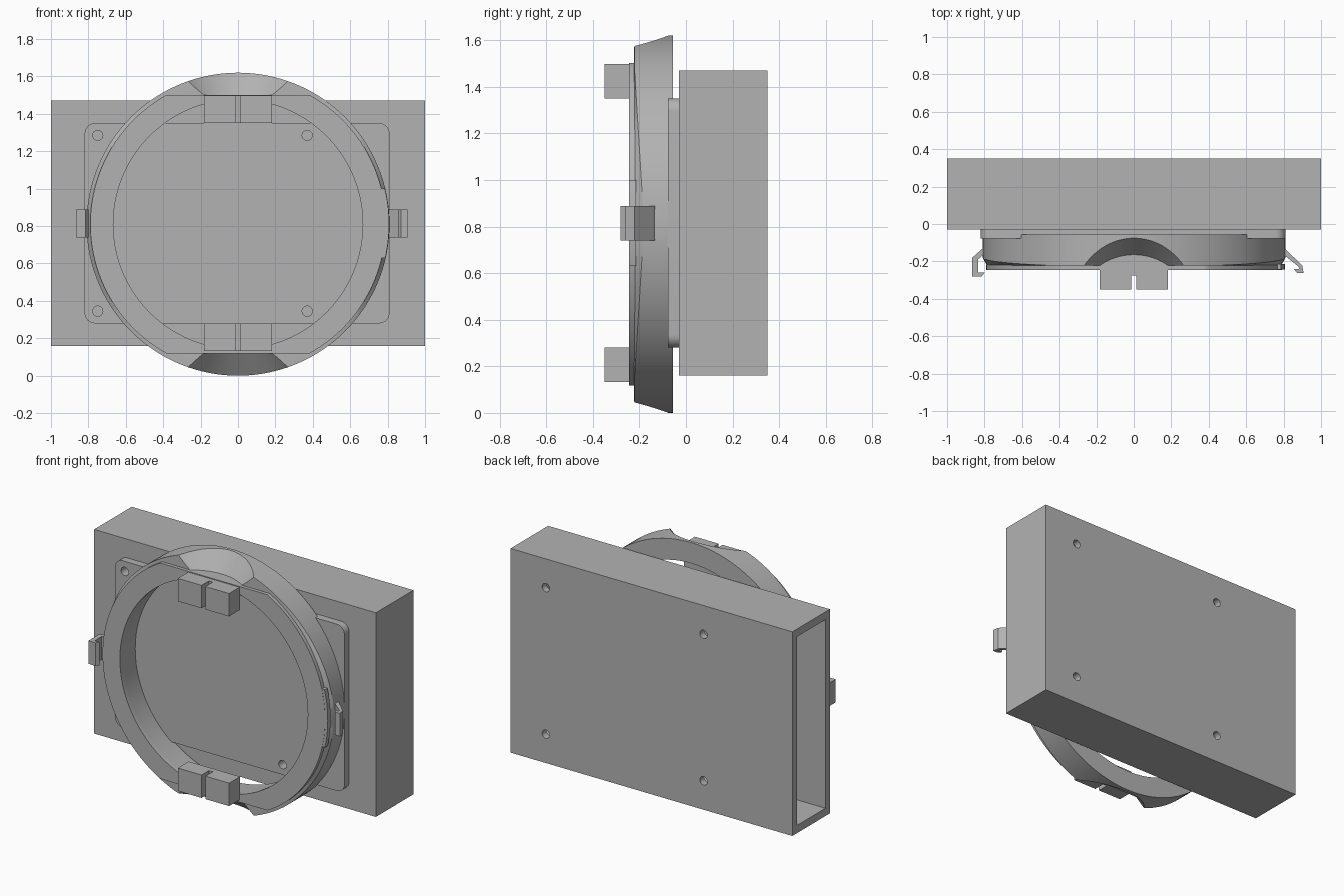
import bpy, bmesh, math
from mathutils import Matrix, Vector

scene = bpy.context.scene
if "Cube" in bpy.data.objects:
    bpy.data.objects.remove(bpy.data.objects["Cube"], do_unlink=True)

grey = bpy.data.materials.new("plain grey")
grey.use_nodes = True
grey.diffuse_color = (0.45, 0.45, 0.45, 1)
grey.node_tree.nodes["Principled BSDF"].inputs["Base Color"].default_value = grey.diffuse_color

CZ, R, BORE, SEG = 0.81, 0.81, 0.667, 128
FLAT = 0.692  # half height of the flattened rim


def finish(name, bm):
    bmesh.ops.recalc_face_normals(bm, faces=bm.faces)
    mesh = bpy.data.meshes.new(name)
    bm.to_mesh(mesh)
    bm.free()
    mesh.materials.append(grey)
    ob = bpy.data.objects.new(name, mesh)
    scene.collection.objects.link(ob)
    return ob


def box(name, lo, hi):
    bm = bmesh.new()
    bmesh.ops.create_cube(bm, size=1)
    lo, hi = Vector(lo), Vector(hi)
    for v in bm.verts:
        v.co = (lo + hi) / 2 + v.co * (hi - lo)
    return finish(name, bm)


def cone(name, loc, r1, r2, depth, rot=Matrix(), seg=32):
    bm = bmesh.new()
    bmesh.ops.create_cone(bm, cap_ends=True, segments=seg, radius1=r1, radius2=r2,
                          depth=depth, matrix=Matrix.Translation(loc) @ rot)
    return finish(name, bm)


def extrude(name, pts, to_3d, shift):
    bm = bmesh.new()
    face = bm.faces.new([bm.verts.new(to_3d(*p)) for p in pts])
    ext = bmesh.ops.extrude_face_region(bm, geom=[face])["geom"]
    bmesh.ops.translate(bm, vec=shift, verts=[g for g in ext if isinstance(g, bmesh.types.BMVert)])
    return finish(name, bm)


def sweep_ring(name, section):
    """Closed ring about the y axis; section(angle) lists (radius, y)."""
    bm = bmesh.new()
    loops = []
    for i in range(SEG):
        a = 2 * math.pi * i / SEG
        loops.append([bm.verts.new((r * math.cos(a), y, CZ + r * math.sin(a))) for r, y in section(a)])
    n = len(loops[0])
    for i in range(SEG):
        p, q = loops[i], loops[(i + 1) % SEG]
        for j in range(n):
            k = (j + 1) % n
            bm.faces.new((p[j], p[k], q[k], q[j]))
    return finish(name, bm)


def cut(ob, tool, operation="DIFFERENCE"):
    mod = ob.modifiers.new("cut", "BOOLEAN")
    mod.operation, mod.solver, mod.object = operation, "EXACT", tool
    bpy.context.view_layer.objects.active = ob
    bpy.ops.object.modifier_apply(modifier=mod.name)
    bpy.data.objects.remove(tool, do_unlink=True)


def smooth(ob):
    bpy.ops.object.select_all(action="DESELECT")
    ob.select_set(True)
    bpy.context.view_layer.objects.active = ob
    bpy.ops.object.shade_smooth_by_angle(angle=math.radians(30))


# Hollow case, open at one end
case = box("case", (-1, -0.03, 0.16), (1, 0.35, 1.47))
cut(case, box("cavity", (-1.1, 0.015, 0.21), (0.95, 0.305, 1.42)))

# Rounded mounting plate
corners = []
for cx, cz, start in ((0.755, 1.295, 0), (-0.765, 1.295, 90), (-0.765, 0.335, 180), (0.755, 0.335, 270)):
    for i in range(9):
        a = math.radians(start + i * 11.25)
        corners.append((cx + 0.055 * math.cos(a), cz + 0.055 * math.sin(a)))
plate = extrude("mounting_plate", corners, lambda x, z: (x, -0.077, z), (0, 0.047, 0))

# Screw holes through the plate and both broad walls
turn = Matrix.Rotation(math.pi / 2, 4, "X")
for x in (-0.75, 0.37):
    for z in (0.345, 1.285):
        for ob, hx, hy in ((plate, x, -0.05), (case, x, -0.05), (case, -x, 0.36)):
            cut(ob, cone("screw_hole", (hx, hy, z), 0.027, 0.027, 0.16, turn))


# Ring body with a rim edge that dips toward the sides
def body_section(a):
    edge = max(-0.222, -0.18 - 0.05 * abs(math.sin(a)))
    return [(0.677, -0.055), (R, -0.055), (R, edge), (0.786, -0.223), (BORE, -0.223)]


body = sweep_ring("ring_body", body_section)

# Conical finger scoops at top and bottom of the ring
for side in (1, -1):
    radii = (0.316, 0.425)[::side]
    cut(body, cone("scoop", (0, -0.48, CZ + side * (FLAT + 0.0725)), *radii, 0.145, seg=96))

# Front rim, flattened at top and bottom
rim = sweep_ring("front_rim", lambda a: [(BORE, -0.22), (0.79, -0.22), (0.79, -0.245), (BORE, -0.245)])
cut(rim, box("rim_limit", (-1, -0.4, CZ - FLAT), (1, 0, CZ + FLAT)), "INTERSECT")

# Wider stop on one side of the rim
stop = sweep_ring("rim_stop", lambda a: [(0.76, -0.215), (0.808, -0.215), (0.808, -0.244), (0.76, -0.244)])
cut(stop, box("stop_limit", (0.5, -0.4, 0.63), (1, 0, 1.0)), "INTERSECT")

for ob in (case, plate, body, rim, stop):
    smooth(ob)

# Spring clips on the two sides
left_clip = [(0.795, -0.125), (0.815, -0.14), (0.9, -0.222), (0.907, -0.262), (0.872, -0.262),
             (0.855, -0.24), (0.882, -0.24), (0.88, -0.228), (0.795, -0.16)]
right_clip = [(-0.795, -0.125), (-0.815, -0.135), (-0.865, -0.18), (-0.865, -0.282), (-0.815, -0.282),
              (-0.8, -0.26), (-0.835, -0.26), (-0.835, -0.19), (-0.795, -0.155)]
for name, pts in (("left_clip", left_clip), ("right_clip", right_clip)):
    extrude(name, pts, lambda x, y: (x, y, 0.74), (0, 0, 0.148))

# Paired latch blocks at top and bottom, joined by a recessed web
for place, z0, z1 in (("top", 1.35, 1.497), ("bottom", 0.133, 0.28)):
    for side, x0, x1 in (("right", -0.182, -0.014), ("left", 0.014, 0.182)):
        box(f"{place}_{side}_latch", (x0, -0.35, z0), (x1, -0.24, z1))
    box(f"{place}_latch_web", (-0.016, -0.275, z0), (0.016, -0.24, z1))
